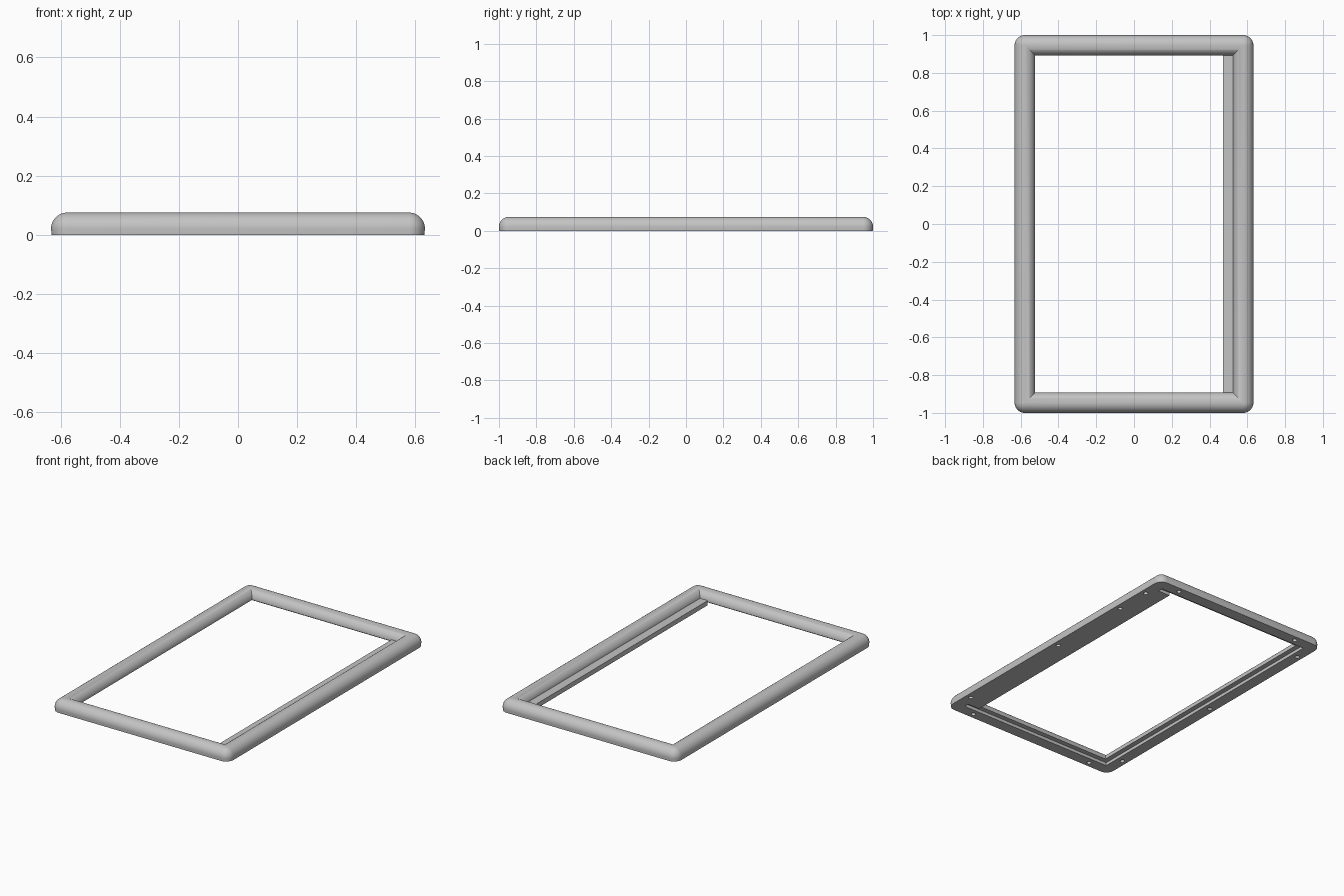
import bpy, bmesh, math
from mathutils import Matrix

cube = bpy.data.objects.get("Cube")
if cube:
    bpy.data.objects.remove(cube, do_unlink=True)

HALF_X, HALF_Y = 0.578, 0.946      # centre line of the bars
R, MID_Z = 0.054, 0.021            # dome radius and centre height
STEP, LEDGE = 0.022, 0.02          # rabbet wall offset and depth

grey = bpy.data.materials.new("frame grey")
grey.use_nodes = True
grey.diffuse_color = (0.55, 0.55, 0.55, 1)
grey.node_tree.nodes["Principled BSDF"].inputs["Base Color"].default_value = grey.diffuse_color


def make_object(name, bm):
    bmesh.ops.recalc_face_normals(bm, faces=bm.faces)
    mesh = bpy.data.meshes.new(name)
    bm.to_mesh(mesh)
    bm.free()
    mesh.materials.append(grey)
    obj = bpy.data.objects.new(name, mesh)
    bpy.context.collection.objects.link(obj)
    return obj


def activate(obj):
    bpy.ops.object.select_all(action='DESELECT')
    obj.select_set(True)
    bpy.context.view_layer.objects.active = obj


# Bar cross-section (outward offset, height): domed top, rabbet on the inner underside
base = R * 0.97
profile = [(base, 0)]
profile += [(R * math.cos(a), MID_Z + R * math.sin(a))
            for a in (math.pi * i / 24 for i in range(25))]
profile += [(-R, LEDGE), (-STEP, LEDGE), (-STEP, 0)]

# Sweep round the rectangle: outer half turns the corner, inner half is mitred
bm = bmesh.new()
rings = []
TURN = 10
for corner, (sx, sy) in enumerate(((1, 1), (-1, 1), (-1, -1), (1, -1))):
    for k in range(TURN + 1):
        angle = (corner + k / TURN) * math.pi / 2
        ring = []
        for d, z in profile:
            dx, dy = (math.cos(angle), math.sin(angle)) if d > 0 else (sx, sy)
            ring.append(bm.verts.new((sx * HALF_X + d * dx, sy * HALF_Y + d * dy, z)))
        rings.append(ring)
count = len(profile)
for a, b in zip(rings, rings[1:] + rings[:1]):
    for j in range(count):
        n = (j + 1) % count
        bm.faces.new((a[j], b[j], b[n], a[n]))
bmesh.ops.remove_doubles(bm, verts=bm.verts, dist=0.0001)
frame = make_object("frame", bm)

# Screw holes in the underside
spots = [(sx * 0.596, y) for sx in (-1, 1) for y in (-0.82, 0, 0.82)]
spots += [(x, sy * 0.964) for sy in (-1, 1) for x in (-0.455, 0.455)]
spots.append((0.596, 0.58))
bm = bmesh.new()
for x, y in spots:
    bmesh.ops.create_cone(bm, cap_ends=True, segments=16, radius1=0.014, radius2=0.014,
                          depth=0.06, matrix=Matrix.Translation((x, y, 0)))
cutter = make_object("hole_cutter", bm)
cutter.hide_render = True
cut = frame.modifiers.new("holes", 'BOOLEAN')
cut.operation = 'DIFFERENCE'
cut.solver = 'EXACT'
cut.object = cutter
activate(frame)
bpy.ops.object.modifier_apply(modifier=cut.name)
bpy.data.objects.remove(cutter, do_unlink=True)
bpy.ops.object.shade_smooth_by_angle(angle=math.radians(30))

# Flat strip along the inside of the left bar
x0, x1, length, height = 0.47, HALF_X - STEP, 1.784, 0.03
bm = bmesh.new()
bmesh.ops.create_cube(bm, size=1, matrix=Matrix.Translation(((x0 + x1) / 2, 0, height / 2))
                      @ Matrix.Diagonal((x1 - x0, length, height, 1)))
make_object("inner_strip", bm)
